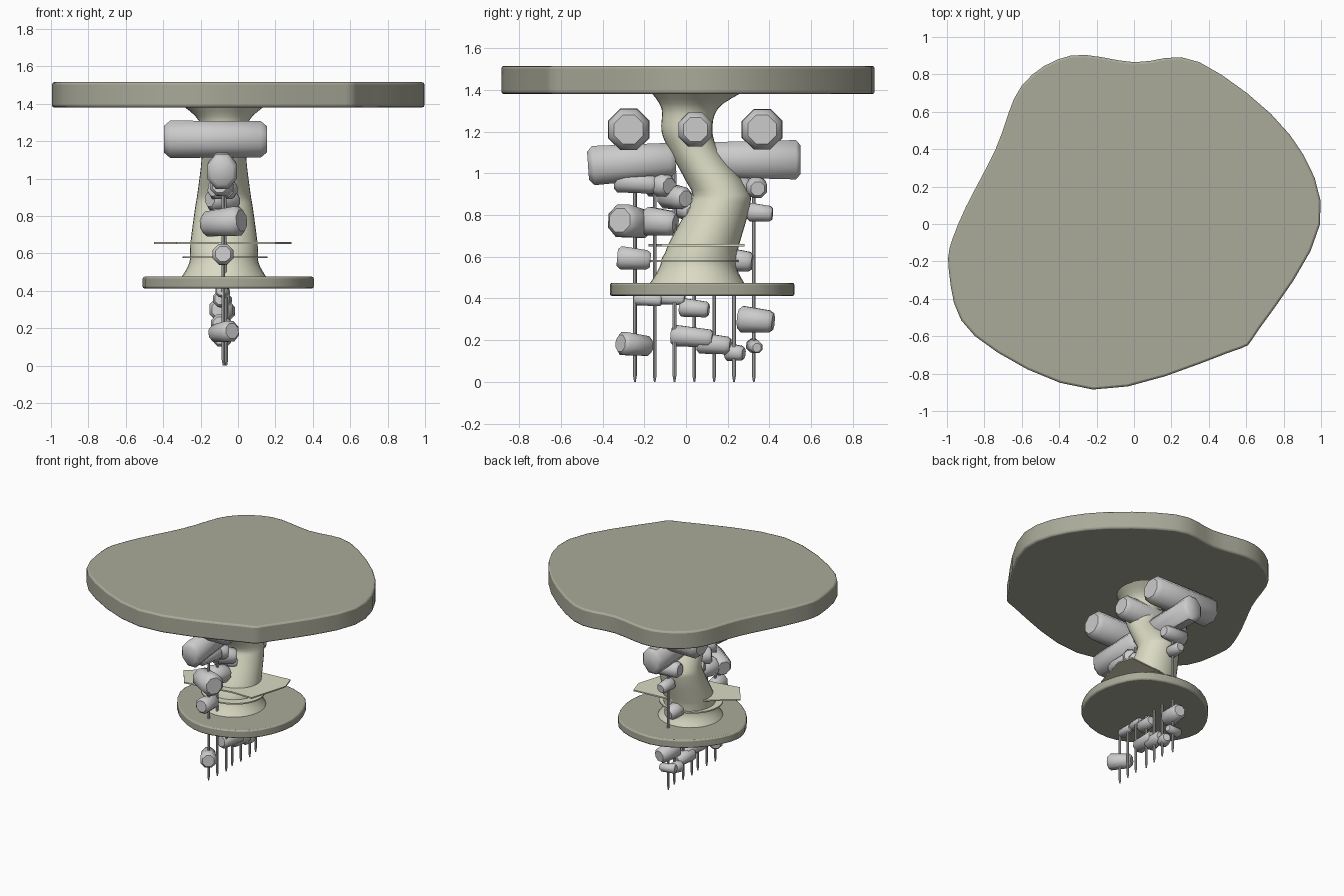
import bpy, bmesh, math
from mathutils import Vector

if "Cube" in bpy.data.objects:
    bpy.data.objects.remove(bpy.data.objects["Cube"])


def material(name, col):
    m = bpy.data.materials.new(name)
    m.diffuse_color = (*col, 1)
    m.use_nodes = True
    m.node_tree.nodes["Principled BSDF"].inputs["Base Color"].default_value = m.diffuse_color
    return m


stone = material("stone", (0.40, 0.40, 0.32))
cream = material("cream", (0.70, 0.70, 0.55))


def loft(name, rings, mat=None, angle=40):
    """Skin a list of equal-length point rings and cap both ends."""
    bm = bmesh.new()
    rows = [[bm.verts.new(p) for p in ring] for ring in rings]
    n = len(rows[0])
    for a, b in zip(rows, rows[1:]):
        for i in range(n):
            j = (i + 1) % n
            bm.faces.new((a[i], a[j], b[j], b[i]))
    bm.faces.new(rows[0][::-1])
    bm.faces.new(rows[-1])
    bmesh.ops.recalc_face_normals(bm, faces=bm.faces[:])
    me = bpy.data.meshes.new(name)
    bm.to_mesh(me)
    bm.free()
    me.shade_smooth()
    me.set_sharp_from_angle(angle=math.radians(angle))
    ob = bpy.data.objects.new(name, me)
    bpy.context.collection.objects.link(ob)
    if mat:
        me.materials.append(mat)
    return ob


def circle(n, rx, ry=None, cx=0, cy=0, turn=0):
    ry = rx if ry is None else ry
    return [Vector((cx + rx * math.cos(math.tau * (i + turn) / n),
                    cy + ry * math.sin(math.tau * (i + turn) / n), 0)) for i in range(n)]


def spline(pts, closed, steps=4):
    """Catmull-Rom smoothing of a short control list."""
    v = [Vector(p) for p in pts]
    n, out = len(v), []
    for i in range(n if closed else n - 1):
        a, b, c, d = (v[k % n] if closed else v[max(0, min(n - 1, k))] for k in range(i - 1, i + 3))
        for s in range(steps):
            t = s / steps
            out.append(0.5 * (2 * b + (c - a) * t + (2 * a - 5 * b + 4 * c - d) * t * t
                              + (3 * b - a - 3 * c + d) * t ** 3))
    return out if closed else out + [v[-1]]


def slab(name, outline, z0, z1, mat, bevel=0.0, steps=4):
    pts = spline(outline, True, steps)
    ob = loft(name, [[(p[0], p[1], z) for p in pts] for z in (z0, z1)], mat)
    if bevel:
        mod = ob.modifiers.new("bevel", 'BEVEL')
        mod.width, mod.segments = bevel, 2
        mod.limit_method, mod.angle_limit = 'ANGLE', math.radians(60)


def stub(name, centre, length, r0, r1, azimuth=90, tilt=0, squash=1.0):
    """Eight-sided tapered log with chamfered ends; azimuth 0 = x, 90 = y."""
    a, t = math.radians(azimuth), math.radians(tilt)
    q = Vector((math.cos(a) * math.cos(t), math.sin(a) * math.cos(t), math.sin(t))).to_track_quat('Z', 'Y')
    h, c = length / 2, min(0.3 * r0, length / 4)
    prof = [(-h, r0 * .72), (-h + c, r0), (h - c, r1), (h, r1 * .72)]
    loft(name, [[Vector(centre) + q @ (p + Vector((0, 0, z))) for p in circle(8, r, r * squash, turn=.5)]
                for z, r in prof], None, 48)


# Large wavy top slab
slab("table_top", [(-.34, .9), (0, .865), (.35, .865), (.835, .475), (.995, 0), (.67, -.56), (.5, -.69),
                   (-.22, -.885), (-.85, -.6), (-.99, -.25), (-.94, 0), (-.74, .4), (-.6, .74)],
     1.38, 1.515, stone, .012)

# Small lower slab, a circle with a wobbling radius
wobble = [.46, .475, .44, .42, .455, .42, .445, .46]
slab("lower_shelf", [Vector((-.055, .08, 0)) + p * r for p, r in zip(circle(8, 1), wobble)],
     .412, .475, stone, .01)

# Thin leaf plate and thin disc around the column
slab("leaf_plate", [(.25, .28), (.285, .17), (.2, -.12), (.03, -.12), (-.33, -.18), (-.45, -.02), (-.1, .25)],
     .65, .66, cream, 0, 1)
slab("thin_disc", circle(16, .228, .215, -.07, .04), .574, .584, cream, 0, 2)

# S-curved column: z, y centre, radius
path = spline([(.46, .053, .235), (.55, .058, .185), (.65, .082, .18), (.84, .158, .155), (.92, .16, .142),
               (1.1, .045, .12), (1.2, .005, .122), (1.31, .018, .135), (1.39, .052, .22)], False)
loft("curved_column", [[p + Vector((0, 0, z)) for p in circle(32, r, r * .95 if .6 < z < .95 else r, -.075, y)]
                       for z, y, r in path], cream)

# Seven thin vertical rods with pointed tips
for i in range(7):
    y, top = -.245 + .095 * i, .5 if i == 3 else 1.0
    loft(f"rod_{i + 1}", [[p + Vector((0, 0, z)) for p in circle(8, r, r, -.07 + .008 * (i % 3 - 1), y)]
                          for z, r in ((0, .004), (.03, .009), (top, .009))])

# Top logs lying along x
for i, r in enumerate((.108, .09, .106)):
    stub(f"cross_log_{i + 1}", (-.12, -.275 + .32 * i, 1.21), .55, r, r * .97, 0)

# Second layer logs lying along y
stub("long_log_front", (-.085, -.26, 1.05), .42, .085, .075, 90, 4, 1.2)
stub("long_log_back", (-.085, .3, 1.065), .5, .075, .085, 90, 0, 1.2)

# Small knobs threaded on the rods: y, z, length, radius, azimuth
knobs = [(-.24, .955, .2, .058, 80), (-.125, .945, .14, .065, 40), (-.05, .885, .17, .065, 35),
         (.24, .94, .13, .055, 90), (.335, .935, .2, .058, 5), (.355, .81, .12, .048, 85),
         (0, .82, .13, .045, 25), (-.26, .765, .23, .085, 150), (-.125, .765, .16, .075, 70),
         (-.25, .59, .16, .06, 90), (.26, .58, .12, .06, 80), (-.18, .395, .13, .035, 80),
         (-.065, .4, .12, .035, 80), (.04, .352, .14, .048, 80), (.335, .295, .17, .068, 80),
         (.03, .215, .2, .055, 80), (.135, .18, .16, .054, 80), (.235, .14, .09, .045, 70),
         (.33, .17, .12, .036, 10), (-.245, .178, .17, .06, 125)]
for i, (y, z, length, r, az) in enumerate(knobs):
    stub(f"knob_{i + 1}", (-.08, y, z), length, r, r * .85, az, -5)
